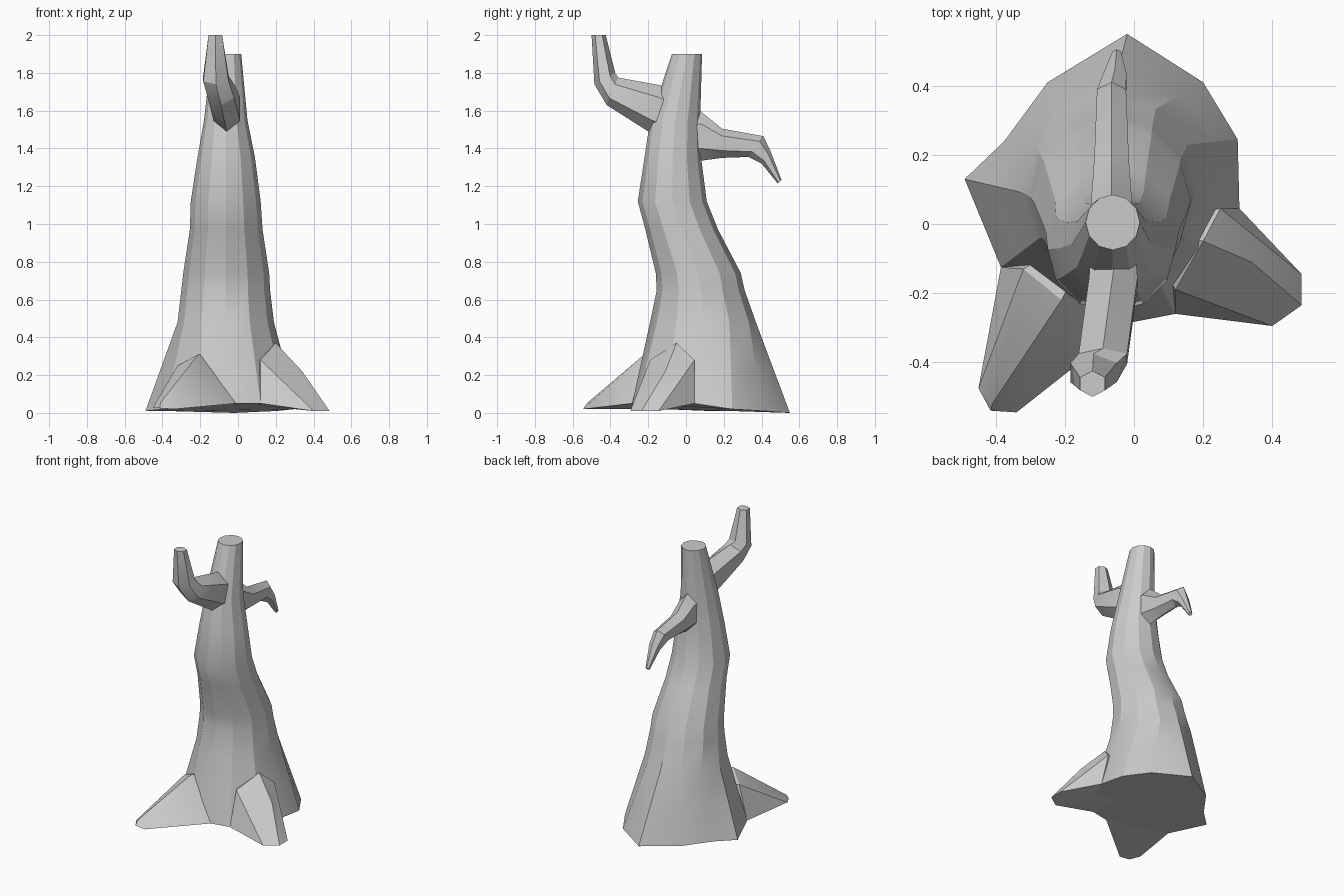
import bpy, bmesh, math
from mathutils import Vector

cube = bpy.data.objects.get("Cube")
if cube:
    bpy.data.objects.remove(cube, do_unlink=True)

bark = bpy.data.materials.new("grey_bark")
bark.use_nodes = True
GREY = (0.6, 0.6, 0.6, 1)
bark.diffuse_color = GREY
bark.node_tree.nodes["Principled BSDF"].inputs["Base Color"].default_value = GREY


def finish(name, bm):
    bmesh.ops.recalc_face_normals(bm, faces=bm.faces)
    mesh = bpy.data.meshes.new(name)
    bm.to_mesh(mesh)
    bm.free()
    mesh.materials.append(bark)
    obj = bpy.data.objects.new(name, mesh)
    bpy.context.collection.objects.link(obj)
    bpy.ops.object.select_all(action='DESELECT')
    obj.select_set(True)
    bpy.context.view_layer.objects.active = obj
    bpy.ops.object.shade_smooth_by_angle(angle=math.radians(27))
    return obj


def loft(name, rings):
    bm = bmesh.new()
    loops = [[bm.verts.new(p) for p in ring] for ring in rings]
    n = len(loops[0])
    for a, b in zip(loops, loops[1:]):
        for i in range(n):
            j = (i + 1) % n
            bm.faces.new((a[i], a[j], b[j], b[i]))
    bm.faces.new(loops[0])
    bm.faces.new(loops[-1])
    return finish(name, bm)


def hull(name, points):
    bm = bmesh.new()
    for p in points:
        bm.verts.new(p)
    out = bmesh.ops.convex_hull(bm, input=bm.verts)
    bmesh.ops.delete(bm, geom=list(set(out["geom_interior"])), context='VERTS')
    return finish(name, bm)


def trunk_ring(z, x0, x1, y0, y1, sides=12):
    ring = []
    for i in range(sides):
        a = math.tau * i / sides
        ring.append(Vector(((x0 + x1) / 2 + (x1 - x0) / 2 * math.cos(a),
                            (y0 + y1) / 2 + (y1 - y0) / 2 * math.sin(a), z)))
    return ring


def branch(name, sections):
    # each section: centre x, half width, top (y, z), bottom (y, z)
    rings = []
    for x, w, yt, zt, yb, zb in sections:
        top, bottom = Vector((x, yt, zt)), Vector((x, yb, zb))
        mid, up = (top + bottom) / 2, (top - bottom) / 2
        side = Vector((w / math.cos(math.pi / 6), 0, 0))
        rings.append([mid + up * math.cos(math.tau * i / 6) + side * math.sin(math.tau * i / 6)
                      for i in range(6)])
    return loft(name, rings)


# Trunk: flared star-like foot blending into a swaying, tapering stem
foot = [Vector(p) for p in (
    (0.305, 0.045, 0.05), (0.30, 0.245, 0.02), (0.20, 0.41, 0.01),
    (-0.02, 0.55, 0), (-0.25, 0.41, 0.01), (-0.375, 0.24, 0.01),
    (-0.49, 0.13, 0.01), (-0.385, -0.125, 0.02), (-0.2, -0.27, 0.04),
    (-0.01, -0.285, 0.05), (0.12, -0.26, 0.05), (0.26, -0.12, 0.04))]
stem = [trunk_ring(*s) for s in (
    (0.48, -0.32, 0.19, -0.19, 0.37),
    (0.65, -0.30, 0.17, -0.155, 0.31),
    (0.74, -0.29, 0.165, -0.16, 0.29),
    (0.97, -0.255, 0.13, -0.215, 0.17),
    (1.12, -0.25, 0.12, -0.255, 0.11),
    (1.35, -0.215, 0.09, -0.22, 0.08),
    (1.55, -0.18, 0.05, -0.19, 0.075),
    (1.90, -0.14, 0.017, -0.075, 0.085))]
flare = [a.lerp(b, 0.54) for a, b in zip(stem[0], foot)]
loft("trunk", [foot, flare] + stem)

# Roots spreading from the foot
hull("front_right_root", [
    (-0.45, -0.475, 0.03), (-0.415, -0.54, 0.025), (-0.34, -0.545, 0.02),
    (-0.41, -0.52, 0.055), (-0.385, -0.125, 0.02), (-0.01, -0.285, 0.05),
    (-0.21, -0.22, 0.31), (-0.11, -0.24, 0.19), (-0.32, -0.13, 0.25),
    (-0.1, 0, 0.1), (-0.1, 0, 0.3)])
hull("left_root", [
    (0.485, -0.145, 0.01), (0.485, -0.235, 0.01), (0.4, -0.295, 0.01),
    (0.305, 0.045, 0.05), (0.12, -0.26, 0.05), (0.34, -0.11, 0.22),
    (0.2, -0.05, 0.37), (0.12, -0.19, 0.28), (0.25, 0.045, 0.28),
    (0, 0, 0.3), (0, 0, 0.05)])

# Branches: one turning upward in front, one drooping behind
branch("front_branch", [
    (-0.06, 0.06, 0.0, 1.68, -0.1, 1.46),
    (-0.06, 0.07, -0.14, 1.735, -0.2, 1.49),
    (-0.09, 0.07, -0.36, 1.775, -0.42, 1.63),
    (-0.117, 0.067, -0.375, 1.80, -0.485, 1.74),
    (-0.12, 0.036, -0.425, 2.0, -0.5, 2.0)])
branch("back_branch", [
    (-0.065, 0.06, 0.0, 1.6, 0.0, 1.33),
    (-0.065, 0.058, 0.08, 1.595, 0.08, 1.335),
    (-0.065, 0.05, 0.19, 1.505, 0.19, 1.35),
    (-0.065, 0.042, 0.41, 1.465, 0.33, 1.355),
    (-0.055, 0.033, 0.45, 1.38, 0.4, 1.32),
    (-0.05, 0.012, 0.505, 1.235, 0.485, 1.215)])
